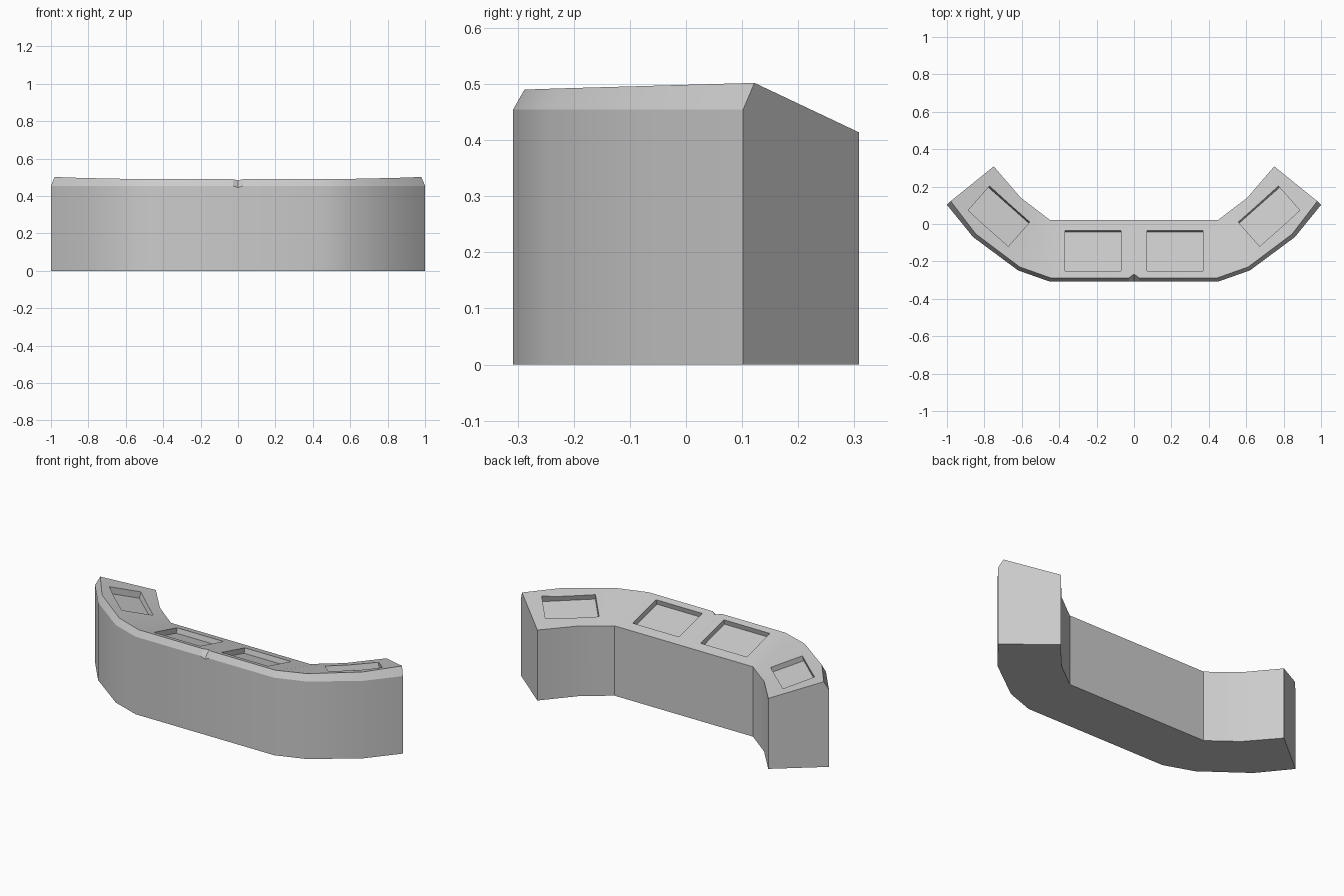
import bpy, bmesh, math
from mathutils import Matrix, Vector

if "Cube" in bpy.data.objects:
    bpy.data.objects.remove(bpy.data.objects["Cube"])

# Curved console body: stations of (front foot, front lip, back edge), right half
stations = [
    ((0, -.308, .445), (0, -.268, .484), (0, .022, .41)),
    ((.028, -.308, .455), (.028, -.288, .49), (.028, .022, .41)),
    ((.45, -.308, .455), (.445, -.288, .49), (.45, .022, .41)),
    ((.62, -.248, .455), (.61, -.23, .492), (.53, .083, .41)),
    ((.86, -.07, .455), (.845, -.054, .497), (.605, .14, .412)),
    ((1.0, .102, .455), (.98, .122, .502), (.75, .308, .414)),
]
bm = bmesh.new()
rings = []
for front, lip, back in stations:
    pts = [(front[0], front[1], 0), front, lip, back, (back[0], back[1], 0)]
    rings.append([bm.verts.new(p) for p in pts])
for a, b in zip(rings, rings[1:]):
    for i in range(5):
        j = (i + 1) % 5
        bm.faces.new((a[i], b[i], b[j], a[j]))
bm.faces.new(rings[-1])

# Mirror to the left half and weld at the centre seam
half = bmesh.ops.duplicate(bm, geom=bm.verts[:] + bm.edges[:] + bm.faces[:])["geom"]
for v in half:
    if isinstance(v, bmesh.types.BMVert):
        v.co.x = -v.co.x
bmesh.ops.remove_doubles(bm, verts=bm.verts[:], dist=1e-5)
bmesh.ops.recalc_face_normals(bm, faces=bm.faces[:])
mesh = bpy.data.meshes.new("curved_console")
bm.to_mesh(mesh)
bm.free()
console = bpy.data.objects.new("curved_console", mesh)
bpy.context.collection.objects.link(console)
bpy.context.view_layer.update()


# Recessed panels in the sloping top
def recess(name, x, y, width, depth, turn, tilt):
    hit = console.ray_cast(Vector((x, y, 2)), Vector((0, 0, -1)))[1]
    bpy.ops.mesh.primitive_cube_add(size=1)
    cutter = bpy.context.object
    cutter.name = name
    cutter.matrix_world = (Matrix.Translation(hit) @ Matrix.Rotation(turn, 4, 'Z')
                           @ Matrix.Rotation(-tilt, 4, 'X')
                           @ Matrix.Translation((0, 0, .07))
                           @ Matrix.Diagonal((width, depth, .2, 1)))
    cutter.hide_render = True
    return cutter


cutters = []
for s in (-1, 1):
    cutters.append(recess("desk_recess", s * .22, -.143, .30, .222, 0, math.radians(14.5)))
    cutters.append(recess("wing_recess", s * .7225, .041, .288, .18,
                          s * math.radians(41.5), math.radians(15.5)))
bpy.ops.object.select_all(action='DESELECT')
console.select_set(True)
bpy.context.view_layer.objects.active = console
for c in cutters:
    mod = console.modifiers.new("recess", 'BOOLEAN')
    mod.operation, mod.solver, mod.object = 'DIFFERENCE', 'EXACT', c
    bpy.ops.object.modifier_apply(modifier=mod.name)
for c in cutters:
    bpy.data.objects.remove(c)
bpy.ops.object.shade_smooth_by_angle(angle=math.radians(25))
